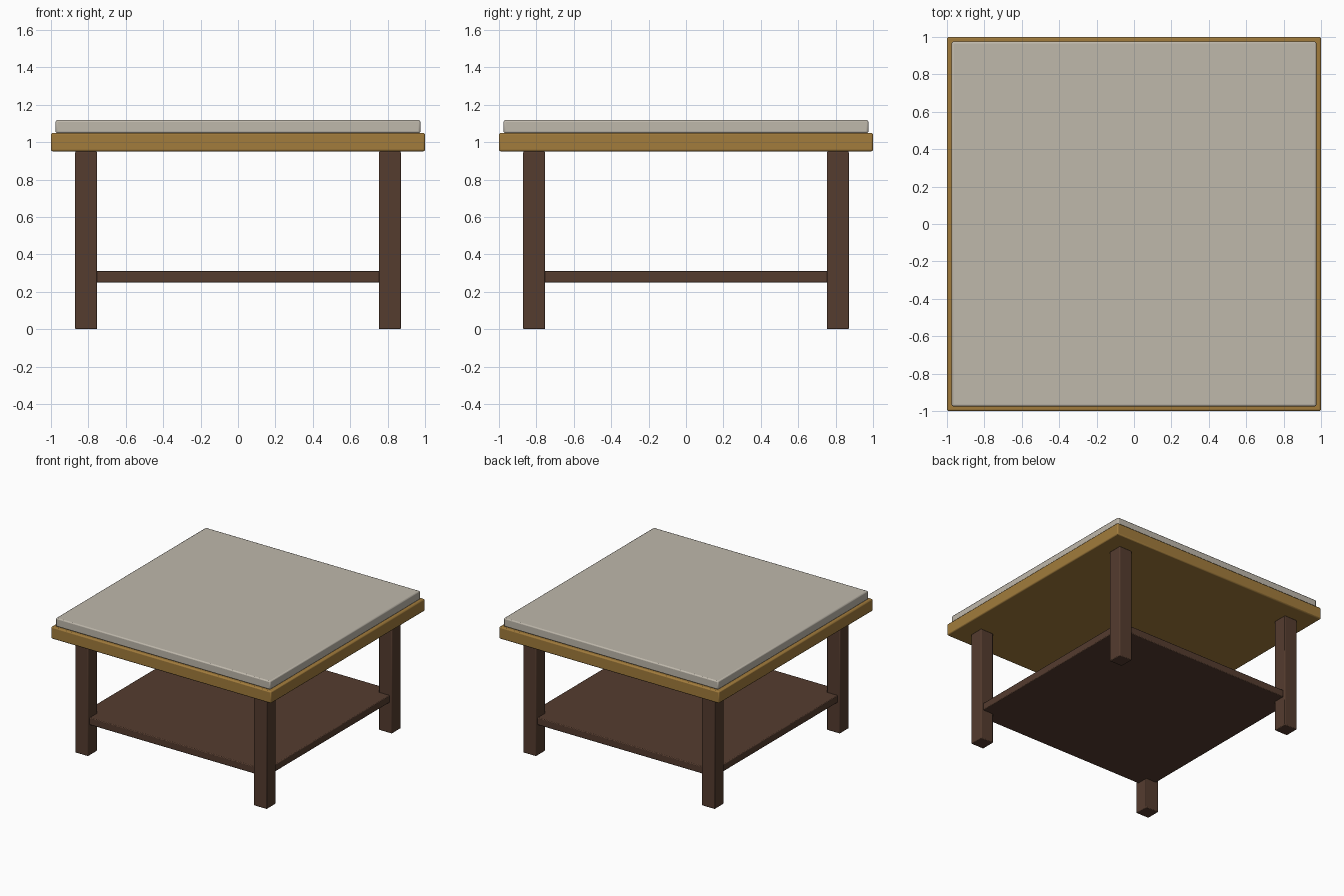
import bpy

if "Cube" in bpy.data.objects:
    bpy.data.objects.remove(bpy.data.objects["Cube"])


def material(name, color):
    m = bpy.data.materials.new(name)
    m.diffuse_color = color
    m.use_nodes = True
    m.node_tree.nodes["Principled BSDF"].inputs["Base Color"].default_value = m.diffuse_color
    return m


def block(name, center, size, mat, bevel):
    bpy.ops.mesh.primitive_cube_add(size=1, location=center)
    ob = bpy.context.object
    ob.name = name
    ob.scale = size
    bpy.ops.object.transform_apply(location=False, rotation=False, scale=True)
    ob.data.materials.append(mat)
    mod = ob.modifiers.new("edge_bevel", 'BEVEL')
    mod.width = bevel
    mod.segments = 2
    bpy.ops.object.shade_smooth_by_angle()
    return ob


dark_wood = material("dark_wood", (0.09, 0.045, 0.028, 1))
light_wood = material("light_wood", (0.36, 0.20, 0.045, 1))
stone = material("pale_top", (0.52, 0.48, 0.41, 1))

# Four square legs
for sx, side in ((-1, "left"), (1, "right")):
    for sy, end in ((-1, "front"), (1, "back")):
        block(f"{end}_{side}_leg", (sx * 0.812, sy * 0.812, 0.475),
              (0.118, 0.118, 0.95), dark_wood, 0.006)

# Lower shelf, its corners let into the legs
block("lower_shelf", (0, 0, 0.28), (1.7, 1.7, 0.06), dark_wood, 0.006)

# Wooden table top with an inset pale slab on it
block("table_top", (0, 0, 1.0), (2.0, 2.0, 0.098), light_wood, 0.009)
block("top_slab", (0, 0, 1.083), (1.95, 1.95, 0.07), stone, 0.009)
